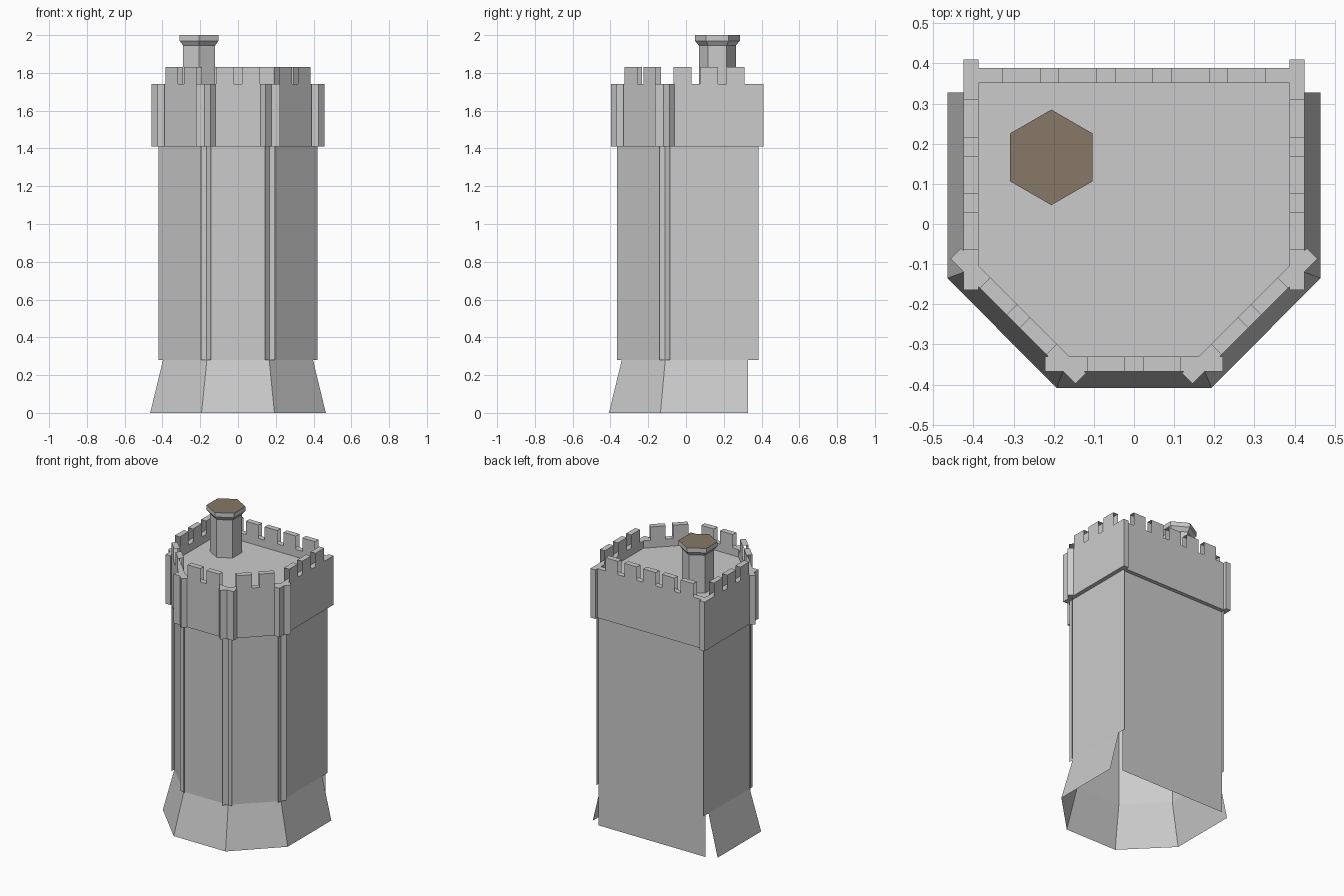
import bpy, bmesh
from math import pi, sin, cos
from mathutils import Matrix, Vector

if "Cube" in bpy.data.objects:
    bpy.data.objects.remove(bpy.data.objects["Cube"])

FLOOR_Z, RING_Z, TOP_Z, MERLON_Z = 0.28, 1.41, 1.74, 1.83
DECK_Z = 1.69


def make(name, verts, faces, matrix=None):
    me = bpy.data.meshes.new(name)
    me.from_pydata(verts, [], faces)
    if matrix:
        me.transform(matrix)
    me.validate()
    ob = bpy.data.objects.new(name, me)
    bpy.context.collection.objects.link(ob)
    return ob


def loft(name, rings, closed):
    """Skin a stack of equal-length point rings."""
    n = len(rings[0])
    verts = [p for r in rings for p in r]
    faces = []
    for k in range(len(rings) - 1):
        for i in range(n if closed else n - 1):
            j = (i + 1) % n
            faces.append((k*n + i, k*n + j, (k+1)*n + j, (k+1)*n + i))
    return make(name, verts, faces)


def sheet(name, a, b, z0, z1):
    return make(name, [(*a, z0), (*b, z0), (*b, z1), (*a, z1)], [(0, 1, 2, 3)])


def parapet(name, x, y, angle, length, merlons):
    """Thick wall slab with open-sided merlons along its top."""
    h, t = length / 2, 0.0185
    verts = [(sx*h, sy*t, z) for z in (RING_Z, TOP_Z)
             for sx, sy in ((-1, -1), (1, -1), (1, 1), (-1, 1))]
    faces = [(3, 2, 1, 0), (4, 5, 6, 7), (0, 1, 5, 4),
             (1, 2, 6, 5), (2, 3, 7, 6), (3, 0, 4, 7)]
    for i in range(merlons):
        c = (i - (merlons - 1) / 2) * 0.14
        b = len(verts)
        for u in (c - 0.0475, c + 0.0475):
            verts += [(u, -t, TOP_Z), (u, -t, MERLON_Z), (u, t, MERLON_Z), (u, t, TOP_Z)]
        faces += [(b+k, b+4+k, b+5+k, b+1+k) for k in range(3)]
    return make(name, verts, faces,
                Matrix.Translation((x, y, 0)) @ Matrix.Rotation(angle, 4, 'Z'))


def outline(half, z):
    return [(x, y, z) for x, y in half] + [(-x, y, z) for x, y in reversed(half)]


# Flared base, open at the back
loft("flared_base", [
    outline([(-0.465, 0.328), (-0.465, -0.135), (-0.193, -0.408)], 0),
    outline([(-0.397, 0.328), (-0.397, -0.11), (-0.165, -0.34)], FLOOR_Z)], False)

# Shaft walls: thin panels crossing slightly at the corners
sheet("front_wall", (-0.195, -0.34), (0.195, -0.34), FLOOR_Z, RING_Z + 0.02)
sheet("back_wall", (0.397, 0.362), (-0.397, 0.362), 0, RING_Z + 0.02)
for s, side in ((-1, "left"), (1, "right")):
    a, b = (s*0.397, 0.383), (s*0.397, -0.14)
    c, d = (s*0.422, -0.085), (s*0.142, -0.365)
    if s > 0:
        a, b, c, d = b, a, d, c
    sheet(side + "_wall", a, b, FLOOR_Z, RING_Z + 0.02)
    sheet(side + "_corner_wall", c, d, FLOOR_Z, RING_Z + 0.02)

# Crenellated parapet slabs
parapet("front_parapet", 0, -0.3485, 0, 0.444, 2)
parapet("back_parapet", 0, 0.37, pi, 0.78, 5)
for s, side in ((-1, "left"), (1, "right")):
    parapet(side + "_parapet", s*0.4065, 0.1225, s*pi/2, 0.575, 3)
    parapet(side + "_corner_parapet", s*0.288, -0.229, s*pi/4, 0.44, 2)

# Roof deck
deck = outline([(-0.395, 0.36), (-0.395, -0.12), (-0.165, -0.345)], DECK_Z)
make("roof_deck", deck, [tuple(range(len(deck)))])


# Hexagonal turret with flared cap
def hexagon(r, z):
    return [(-0.206 + r*cos(pi/2 + i*pi/3), 0.166 + r*sin(pi/2 + i*pi/3), z) for i in range(6)]


loft("turret", [hexagon(0.098, DECK_Z), hexagon(0.098, 1.945),
                hexagon(0.119, 1.97), hexagon(0.119, 2.0)], True)
lid = make("turret_top", hexagon(0.119, 2.0), [tuple(range(6))])
tan = bpy.data.materials.new("tan")
tan.diffuse_color = (0.24, 0.19, 0.135, 1)
tan.use_nodes = True
tan.node_tree.nodes["Principled BSDF"].inputs["Base Color"].default_value = tan.diffuse_color
lid.data.materials.append(tan)
